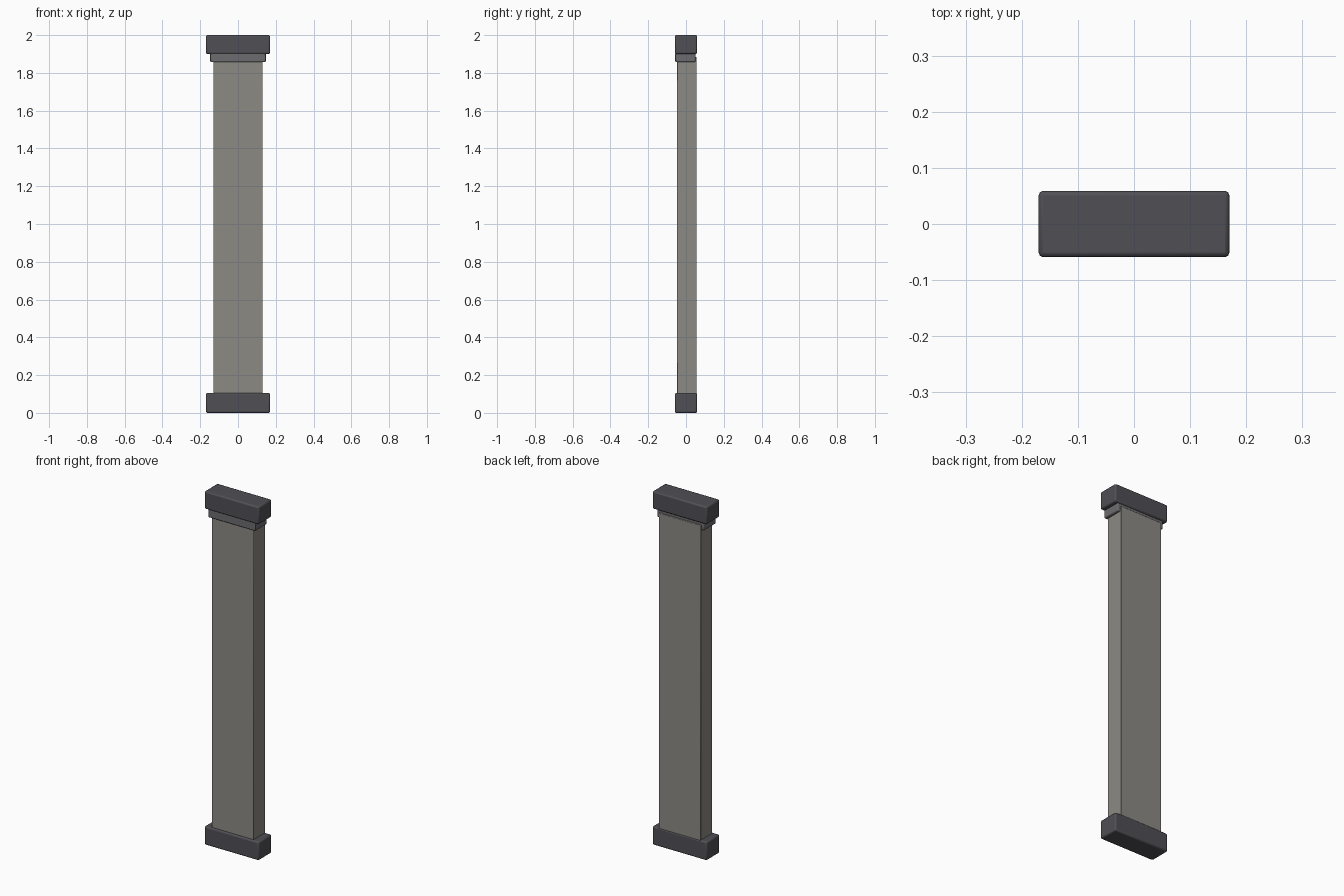
import bpy

if "Cube" in bpy.data.objects:
    bpy.data.objects.remove(bpy.data.objects["Cube"])


def material(name, rgb):
    m = bpy.data.materials.new(name)
    m.diffuse_color = (*rgb, 1)
    m.use_nodes = True
    m.node_tree.nodes["Principled BSDF"].inputs["Base Color"].default_value = m.diffuse_color
    return m


def block(name, x, y0, y1, z0, z1, bevel, mat):
    """Bevelled box, symmetric in x."""
    bpy.ops.mesh.primitive_cube_add(size=1, location=(0, (y0 + y1) / 2, (z0 + z1) / 2))
    ob = bpy.context.object
    ob.name = name
    ob.scale = (2 * x, y1 - y0, z1 - z0)
    bpy.ops.object.transform_apply(location=False, rotation=False, scale=True)
    mod = ob.modifiers.new("Bevel", 'BEVEL')
    mod.width = bevel
    mod.segments = 2
    ob.data.materials.append(mat)
    bpy.ops.object.shade_smooth_by_angle()
    return ob


dark = material("dark_stone", (0.08, 0.078, 0.09))
mid = material("grey_stone", (0.15, 0.15, 0.16))
pale = material("pale_stone", (0.26, 0.255, 0.23))

# Base and capital blocks
block("base", 0.17, -0.059, 0.059, 0.0, 0.105, 0.008, dark)
block("capital", 0.17, -0.059, 0.059, 1.9, 2.0, 0.008, dark)

# Collar under the capital, wrapping the front and sides
block("collar", 0.147, -0.057, 0.050, 1.857, 1.905, 0.005, mid)

# Shaft, set slightly back so its top shows behind the collar
block("shaft", 0.131, -0.048, 0.056, 0.09, 1.885, 0.003, pale)
